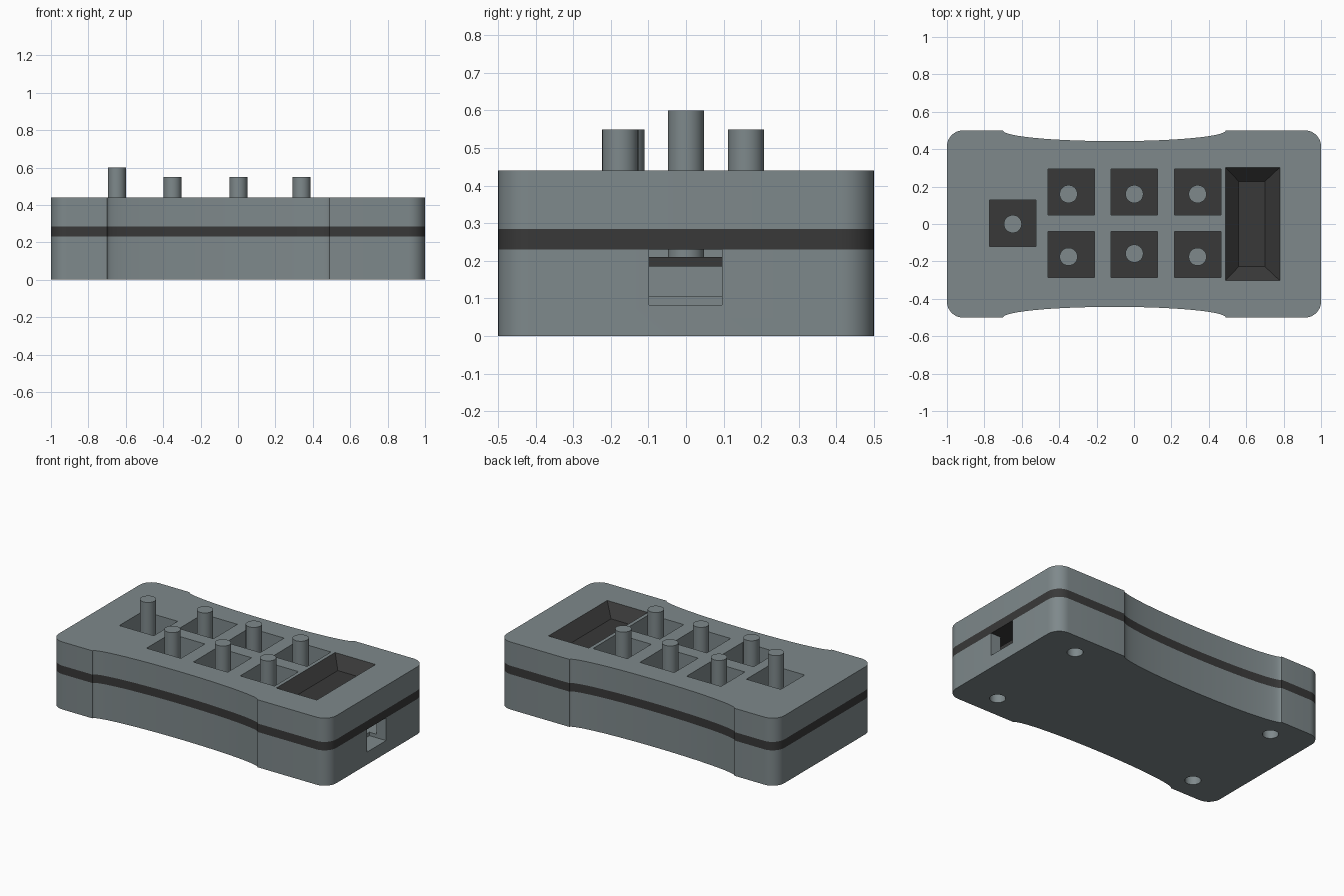
import bpy, bmesh, math

if "Cube" in bpy.data.objects:
    bpy.data.objects.remove(bpy.data.objects["Cube"])


def material(name, rgb):
    m = bpy.data.materials.new(name)
    m.diffuse_color = (*rgb, 1)
    m.use_nodes = True
    m.node_tree.nodes["Principled BSDF"].inputs["Base Color"].default_value = m.diffuse_color
    return m


GREY = material("blue grey plastic", (0.21, 0.25, 0.26))
DARK = material("charcoal", (0.04, 0.04, 0.04))


def loft(name, low, high, z0, z1, mat=GREY):
    """Solid between two matching outlines at heights z0 and z1."""
    bm = bmesh.new()
    a = [bm.verts.new((x, y, z0)) for x, y in low]
    b = [bm.verts.new((x, y, z1)) for x, y in high]
    bm.faces.new(a[::-1])
    bm.faces.new(b)
    n = len(a)
    for i in range(n):
        j = (i + 1) % n
        bm.faces.new((a[i], a[j], b[j], b[i]))
    bmesh.ops.recalc_face_normals(bm, faces=bm.faces)
    me = bpy.data.meshes.new(name)
    bm.to_mesh(me)
    bm.free()
    ob = bpy.data.objects.new(name, me)
    bpy.context.collection.objects.link(ob)
    me.materials.append(mat)
    return ob


def prism(name, pts, z0, z1, mat=GREY):
    return loft(name, pts, pts, z0, z1, mat)


def rect(x0, x1, y0, y1):
    return [(x0, y0), (x1, y0), (x1, y1), (x0, y1)]


def circle(x, y, r, n=32):
    return [(x + r * math.cos(2 * math.pi * i / n),
             y + r * math.sin(2 * math.pi * i / n)) for i in range(n)]


def activate(ob):
    bpy.ops.object.select_all(action='DESELECT')
    ob.select_set(True)
    bpy.context.view_layer.objects.active = ob


def cut(ob, cutters):
    activate(ob)
    for c in cutters:
        mod = ob.modifiers.new("cut", 'BOOLEAN')
        mod.operation = 'DIFFERENCE'
        mod.solver = 'EXACT'
        mod.object = c
        bpy.ops.object.modifier_apply(modifier=mod.name)
        bpy.data.objects.remove(c)


def smooth(ob):
    activate(ob)
    bpy.ops.object.shade_smooth_by_angle(angle=math.radians(30))


def case_outline():
    """Rounded rectangle with a shallow elliptical waist on both long sides."""
    r, steps = 0.085, 8

    def corner(cx, cy, start):
        return [(cx + r * math.cos(start + math.pi / 2 * i / steps),
                 cy + r * math.sin(start + math.pi / 2 * i / steps))
                for i in range(steps + 1)]

    waist = [(-0.105 + 0.595 * math.cos(math.pi * i / 40),
              0.5 - 0.057 * math.sin(math.pi * i / 40)) for i in range(41)]
    back = corner(1 - r, 0.5 - r, 0) + waist + corner(-1 + r, 0.5 - r, math.pi / 2)
    return back + [(x, -y) for x, y in reversed(back)]


OUTLINE = case_outline()

# Lower shell: hollow tray with a port in the right end and four screw holes
lower = prism("lower_shell", OUTLINE, 0, 0.23)
cutters = [prism("cavity", rect(-0.93, 0.93, -0.41, 0.41), 0.105, 0.3),
           prism("port", rect(0.88, 1.1, -0.098, 0.096), 0.082, 0.31)]
for sx in (-1, 1):
    for sy in (-1, 1):
        cutters.append(prism("screw_hole", circle(0.74 * sx, 0.35 * sy, 0.047),
                             -0.1, 0.085))
cut(lower, cutters)
smooth(lower)

# Dark band between the shells, which is also the floor of the button wells
band = prism("middle_gasket", OUTLINE, 0.23, 0.285, DARK)
smooth(band)

# Circuit board inside the tray
prism("circuit_board", rect(-0.85, 0.88, -0.38, 0.38), 0.185, 0.21, DARK)

# Buttons: well centre x, y, then peg y and peg top
BUTTONS = [(-0.648, 0.004, 0.0, 0.6)]
for x in (-0.335, 0.002, 0.34):
    BUTTONS.append((x, 0.172, 0.16, 0.55))
    BUTTONS.append((x, -0.163, -0.158 if x == 0.002 else -0.175, 0.55))

# Upper shell with square wells and a sloped display recess
upper = prism("upper_shell", OUTLINE, 0.285, 0.44)
cutters = [prism("well", rect(x - 0.124, x + 0.124, y - 0.123, y + 0.123), 0.2, 0.6)
           for x, y, py, top in BUTTONS]
FLOOR, k = 0.37, 0.1 / 0.07
cutters.append(loft("recess", rect(0.56, 0.70, -0.228, 0.228),
                    rect(0.56 - 0.072 * k, 0.70 + 0.08 * k,
                         -0.228 - 0.075 * k, 0.228 + 0.075 * k),
                    FLOOR, FLOOR + 0.1))
cut(upper, cutters)
upper.data.materials.clear()
upper.data.materials.append(GREY)
upper.data.materials.append(DARK)
for f in upper.data.polygons:
    c = f.center
    inside = 0.489 < c.x < 0.781 and abs(c.y) < 0.31 and 0.36 < c.z < 0.439
    f.material_index = 1 if inside else 0
smooth(upper)

# Round button pegs
for i, (x, y, py, top) in enumerate(BUTTONS):
    px = -0.35 if abs(x + 0.335) < 0.01 else x
    peg = prism("button_peg_%d" % (i + 1), circle(px, py, 0.048), 0.21, top)
    smooth(peg)
